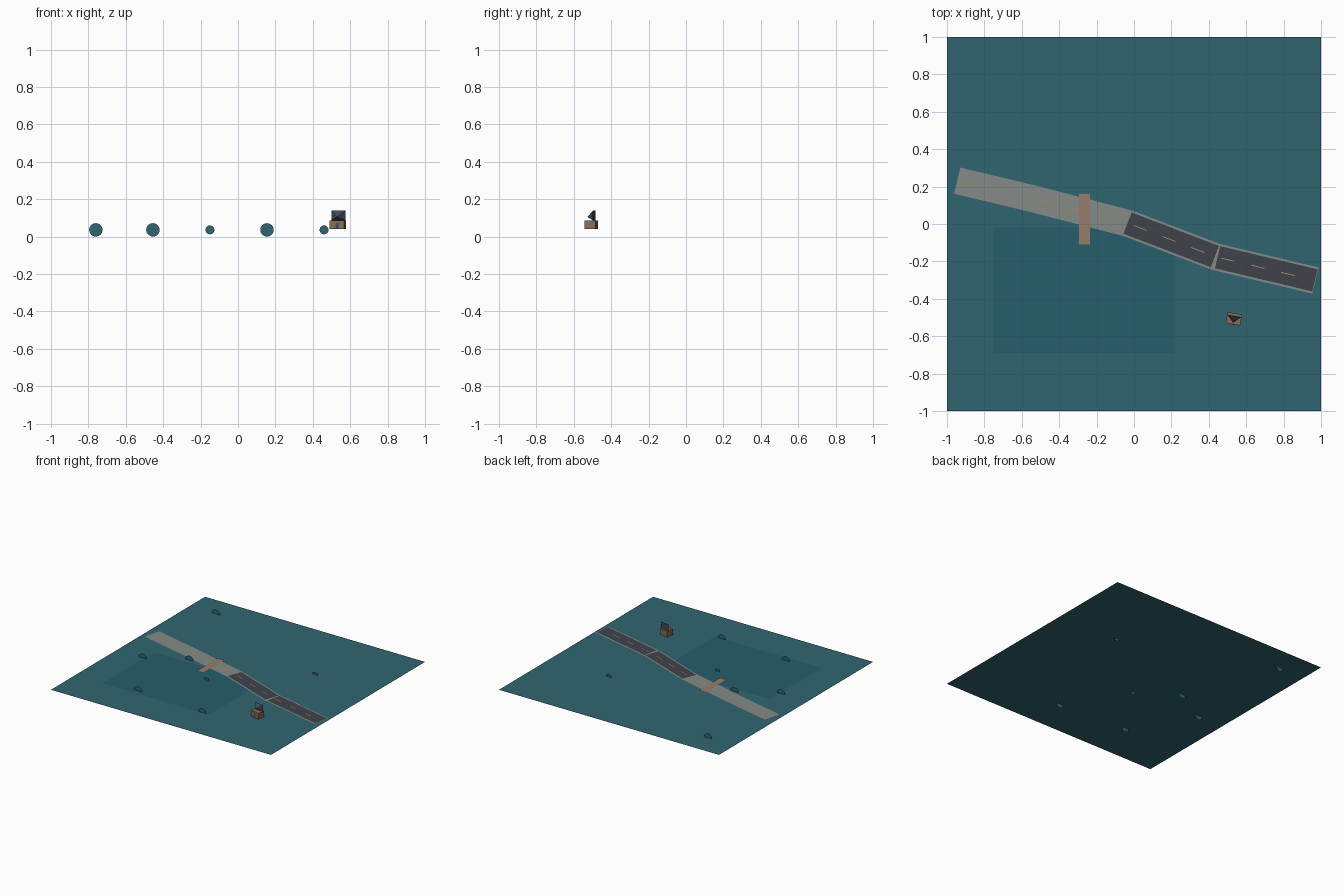
import bpy, math
from mathutils import Vector, Matrix

if "Cube" in bpy.data.objects:
    bpy.data.objects.remove(bpy.data.objects["Cube"])

G = 0.036  # ground level


def mat(name, r, g, b):
    m = bpy.data.materials.new(name)
    m.diffuse_color = (r, g, b, 1)
    m.use_nodes = True
    m.node_tree.nodes["Principled BSDF"].inputs["Base Color"].default_value = m.diffuse_color
    return m


TEAL = mat("teal", 0.03, 0.13, 0.16)
WATER = mat("water", 0.02, 0.11, 0.15)
STONE = mat("stone", 0.24, 0.26, 0.24)
ASPHALT = mat("asphalt", 0.05, 0.055, 0.07)
YELLOW = mat("yellow", 0.35, 0.27, 0.08)
WOOD = mat("wood", 0.31, 0.2, 0.15)
WALL = mat("wall", 0.24, 0.15, 0.1)
SLATE = mat("slate", 0.05, 0.07, 0.09)


def mesh(name, verts, faces, m):
    me = bpy.data.meshes.new(name)
    me.from_pydata([tuple(v) for v in verts], [], faces)
    me.materials.append(m)
    ob = bpy.data.objects.new(name, me)
    bpy.context.collection.objects.link(ob)
    return ob


def rect(name, x0, x1, y0, y1, z, m):
    return mesh(name, [(x0, y0, z), (x1, y0, z), (x1, y1, z), (x0, y1, z)],
                [(0, 1, 2, 3)], m)


def box(name, c, s, m, rot=0):
    bpy.ops.mesh.primitive_cube_add(size=1, location=c, rotation=(0, 0, rot))
    ob = bpy.context.object
    ob.name, ob.scale = name, s
    ob.data.materials.append(m)
    return ob


def ribbon(name, pts, width, z, m):
    """Flat mitred strip along a 2D path."""
    pts = [Vector(p) for p in pts]
    verts = []
    for i, p in enumerate(pts):
        a = (p - pts[i - 1]).normalized() if i else None
        b = (pts[i + 1] - p).normalized() if i < len(pts) - 1 else None
        d = ((a or b) + (b or a)).normalized()
        k = width / 2 / d.dot(b or a)
        n = Vector((-d.y, d.x)) * k
        verts += [(*(p - n), z), (*(p + n), z)]
    faces = [(2 * i, 2 * i + 2, 2 * i + 3, 2 * i + 1) for i in range(len(pts) - 1)]
    return mesh(name, verts, faces, m)


# ground and pond
rect("ground", -1, 1, -1, 1, G, TEAL)
rect("pond", -0.75, 0.22, -0.69, -0.02, G + 0.001, WATER)

# pale roadbed along the whole route
path = [(-0.945, 0.232), (-0.54, 0.135), (-0.03, 0.003), (0.435, -0.175), (0.97, -0.302)]
ribbon("roadbed", path, 0.144, G + 0.003, STONE)

# asphalt slabs on the east half, with a pale joint between them
for i in (2, 3):
    a, b = Vector(path[i]), Vector(path[i + 1])
    d = (b - a).normalized()
    ribbon(f"asphalt_{i}", [a - d * 0.005 if i == 2 else a + d * 0.012, b - d * 0.003],
           0.122, G + 0.0036, ASPHALT)

# centre line dashes
for i in range(4):
    a, b = Vector(path[i]), Vector(path[i + 1])
    d = (b - a).normalized()
    for k in range(int((b - a).length / 0.165)):
        s = a + d * (0.03 + 0.165 * k)
        ribbon(f"dash_{i}_{k}", [s, s + d * 0.075], 0.005, G + 0.0042, YELLOW)

# plank crossing
rect("plank", -0.295, -0.235, -0.11, 0.16, G + 0.006, WOOD)

# upright round markers half sunk in the ground
R, S = 0.036, 0.024
for i, (x, y, r) in enumerate([(-0.76, 0.8, R), (0.46, 0.345, S), (-0.76, -0.15, R),
                               (-0.455, 0.02, R), (-0.15, -0.195, S),
                               (-0.455, -0.645, R), (0.155, -0.685, R)]):
    v = [(x + r * math.cos(t * math.pi / 8), y, G + r * math.sin(t * math.pi / 8))
         for t in range(16)]
    mesh(f"round_marker_{i}", v, [tuple(range(16))], TEAL)

# hut body, door and forward-pointing pyramid roof, slightly turned
turn = math.radians(-10)
M = Matrix.Translation((0.534, -0.507, 0)) @ Matrix.Rotation(turn, 4, 'Z')
box("hut_body", M @ Vector((0, 0, 0.063)), (0.078, 0.06, 0.047), WALL, turn)
box("hut_door", M @ Vector((0, -0.0305, 0.056)), (0.016, 0.003, 0.032), SLATE, turn)
y = 0.016
roof = [(-0.038, y, 0.087), (0.038, y, 0.087), (0.038, y, 0.139), (-0.038, y, 0.139),
        (0, -0.02, 0.105)]
mesh("hut_roof", [M @ Vector(p) for p in roof],
     [(3, 2, 1, 0), (0, 1, 4), (1, 2, 4), (2, 3, 4), (3, 0, 4)], SLATE)
